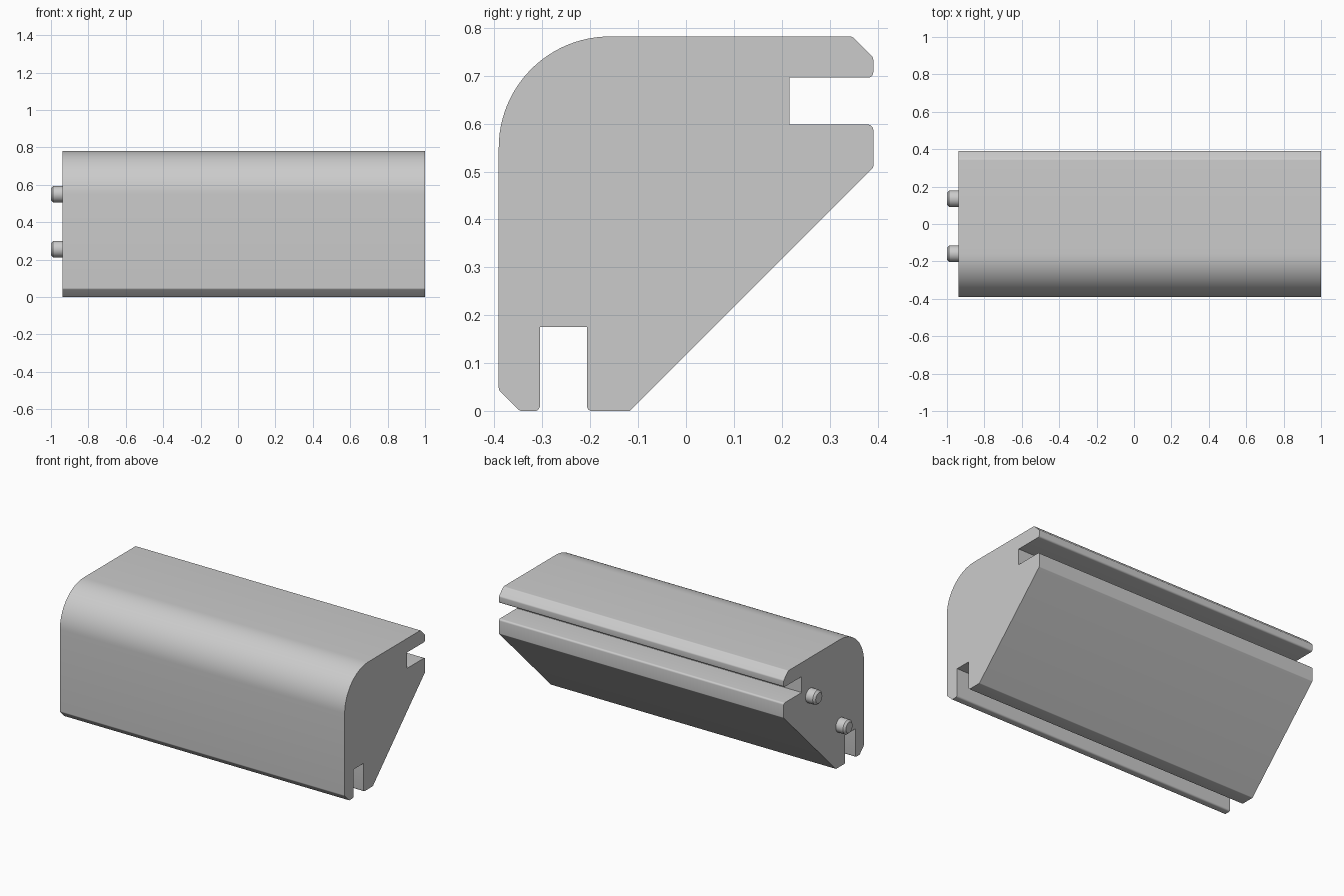
import bpy, bmesh, math
from mathutils import Vector, Matrix

cube = bpy.data.objects.get("Cube")
if cube:
    bpy.data.objects.remove(cube, do_unlink=True)

SIDE = 0.782            # height and depth of the section
X0, X1 = -0.939, 1.0    # ends of the extruded body
BORE = 0.232            # bore centre, measured from front and top

grey = bpy.data.materials.new("light_grey")
grey.use_nodes = True
colour = (0.6, 0.6, 0.6, 1)
grey.diffuse_color = colour
grey.node_tree.nodes["Principled BSDF"].inputs["Base Color"].default_value = colour


def fillet(points):
    """Round each (u, v, radius) corner of a closed outline."""
    out = []
    for i, (u, v, r) in enumerate(points):
        p = Vector((u, v))
        if not r:
            out.append(p)
            continue
        a = (Vector(points[i - 1][:2]) - p).normalized()
        b = (Vector(points[(i + 1) % len(points)][:2]) - p).normalized()
        half = a.angle(b) / 2
        centre = p + (a + b).normalized() * r / math.sin(half)
        start = p + a * r / math.tan(half) - centre
        end = p + b * r / math.tan(half) - centre
        steps = 24 if r > 0.1 else 5
        sweep = start.angle_signed(end)
        for k in range(steps + 1):
            out.append(centre + Matrix.Rotation(-sweep * k / steps, 2) @ start)
    return out


def section_point(x, u, v):
    return Vector((x, u - SIDE / 2, SIDE - v))


def make_object(name, bm):
    bmesh.ops.recalc_face_normals(bm, faces=bm.faces)
    mesh = bpy.data.meshes.new(name)
    bm.to_mesh(mesh)
    bm.free()
    obj = bpy.data.objects.new(name, mesh)
    bpy.context.collection.objects.link(obj)
    mesh.materials.append(grey)
    return obj


def smooth(obj):
    bpy.ops.object.select_all(action="DESELECT")
    obj.select_set(True)
    bpy.context.view_layer.objects.active = obj
    bpy.ops.object.shade_smooth_by_angle(angle=math.radians(30))


def rod(name, x0, x1, u, v, radius):
    bm = bmesh.new()
    bmesh.ops.create_cone(bm, cap_ends=True, segments=64, radius1=radius,
                          radius2=radius, depth=x1 - x0)
    bm.transform(Matrix.Translation(section_point((x0 + x1) / 2, u, v))
                 @ Matrix.Rotation(math.pi / 2, 4, "Y"))
    return make_object(name, bm)


# Half outline: top edge, chamfered lip, slot, lower lip; mirrored on the diagonal
half = [(SIDE - 0.044, 0, 0.012), (SIDE, 0.044, 0.012), (SIDE, 0.086, 0.011),
        (SIDE - 0.175, 0.086, 0), (SIDE - 0.175, 0.184, 0),
        (SIDE, 0.184, 0.011), (SIDE, 0.274, 0.008)]
outline = [(0, 0, BORE)] + half + [(v, u, r) for u, v, r in reversed(half)]

# Extruded body
bm = bmesh.new()
face = bm.faces.new([bm.verts.new(section_point(X0, *p)) for p in fillet(outline)])
geom = bmesh.ops.extrude_face_region(bm, geom=[face], use_keep_orig=True)["geom"]
bmesh.ops.translate(bm, vec=(X1 - X0, 0, 0),
                    verts=[g for g in geom if isinstance(g, bmesh.types.BMVert)])
body = make_object("bracket_body", bm)

# Through bore
cutter = rod("bore_cutter", X0 - 0.1, X1 + 0.1, BORE, BORE, 0.092)
cut = body.modifiers.new("bore", "BOOLEAN")
cut.operation = "DIFFERENCE"
cut.solver = "EXACT"
cut.object = cutter
bpy.context.view_layer.objects.active = body
bpy.ops.object.modifier_apply(modifier="bore")
bpy.data.objects.remove(cutter, do_unlink=True)
smooth(body)

# Two locating pegs on the end face, with chamfered tips
for name, u, v in (("upper_peg", 0.526, BORE), ("lower_peg", BORE, 0.526)):
    peg = rod(name, -1.0, X0 + 0.01, u, v, 0.044)
    bm = bmesh.new()
    bm.from_mesh(peg.data)
    tip = [e for e in bm.edges if all(w.co.x < -0.999 for w in e.verts)]
    bmesh.ops.bevel(bm, geom=tip, offset=0.012, segments=1, affect="EDGES")
    bm.to_mesh(peg.data)
    bm.free()
    smooth(peg)
